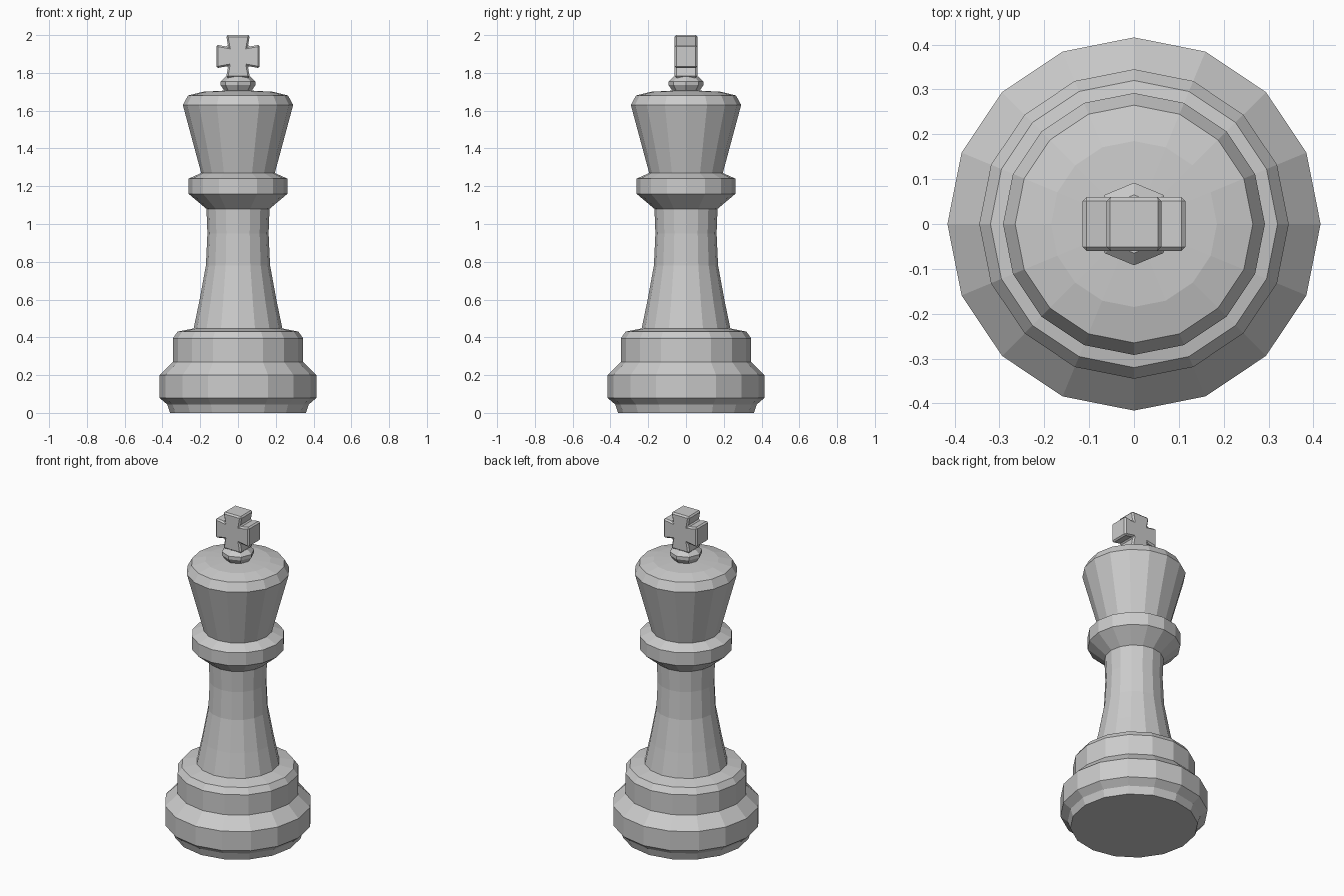
import bpy, bmesh
from math import cos, sin, tau

if "Cube" in bpy.data.objects:
    bpy.data.objects.remove(bpy.data.objects["Cube"])


def finish(bm, name):
    bmesh.ops.recalc_face_normals(bm, faces=bm.faces)
    mesh = bpy.data.meshes.new(name)
    bm.to_mesh(mesh)
    bm.free()
    obj = bpy.data.objects.new(name, mesh)
    bpy.context.collection.objects.link(obj)
    return obj


def lathe(name, profile, sides=16):
    """Revolve (radius, z) points around z; radius 0 becomes a pole."""
    bm = bmesh.new()
    rings = []
    for r, z in profile:
        n = sides if r > 0 else 1
        rings.append([bm.verts.new((r * cos(tau * i / sides), r * sin(tau * i / sides), z))
                      for i in range(n)])
    for a, b in zip(rings, rings[1:]):
        for i in range(sides):
            j = (i + 1) % sides
            quad = [a[i % len(a)], a[j % len(a)], b[j % len(b)], b[i % len(b)]]
            bm.faces.new(list(dict.fromkeys(quad)))
    if len(rings[0]) > 1:
        bm.faces.new(rings[0])
    if len(rings[-1]) > 1:
        bm.faces.new(rings[-1])
    return finish(bm, name)


# Body: base, stem, collar and flared head in one continuous profile
lathe("body", [
    (0.36, 0), (0.375, 0.045), (0.416, 0.08), (0.416, 0.2), (0.345, 0.27),  # base
    (0.345, 0.395), (0.32, 0.43), (0.235, 0.447),                          # step
    (0.205, 0.59), (0.17, 0.78), (0.162, 0.95), (0.167, 1.08),              # stem
    (0.262, 1.16), (0.262, 1.24), (0.195, 1.27),                           # collar
    (0.292, 1.63), (0.265, 1.68), (0.185, 1.7), (0, 1.71)])                # head

# Small knob under the cross
lathe("finial_knob", [(0.065, 1.695), (0.092, 1.735), (0.092, 1.755), (0.065, 1.78)], 8)

# Cross: one flared arm outline turned four times, extruded and bevelled
outline = []
for k in range(4):
    c, s = round(cos(tau * k / 4)), round(sin(tau * k / 4))
    for x, z in [(0.052, -0.052), (0.115, -0.063), (0.115, 0.063)]:
        outline.append((x * c - z * s, x * s + z * c))
bm = bmesh.new()
face = bm.faces.new([bm.verts.new((x, -0.06, 1.887 + z * 0.985)) for x, z in outline])
ext = bmesh.ops.extrude_face_region(bm, geom=[face])
bmesh.ops.translate(bm, vec=(0, 0.12, 0),
                    verts=[v for v in ext["geom"] if isinstance(v, bmesh.types.BMVert)])
cross = finish(bm, "top_cross")
bevel = cross.modifiers.new("edge_bevel", "BEVEL")
bevel.width = 0.009
bevel.segments = 1
bevel.limit_method = 'ANGLE'
